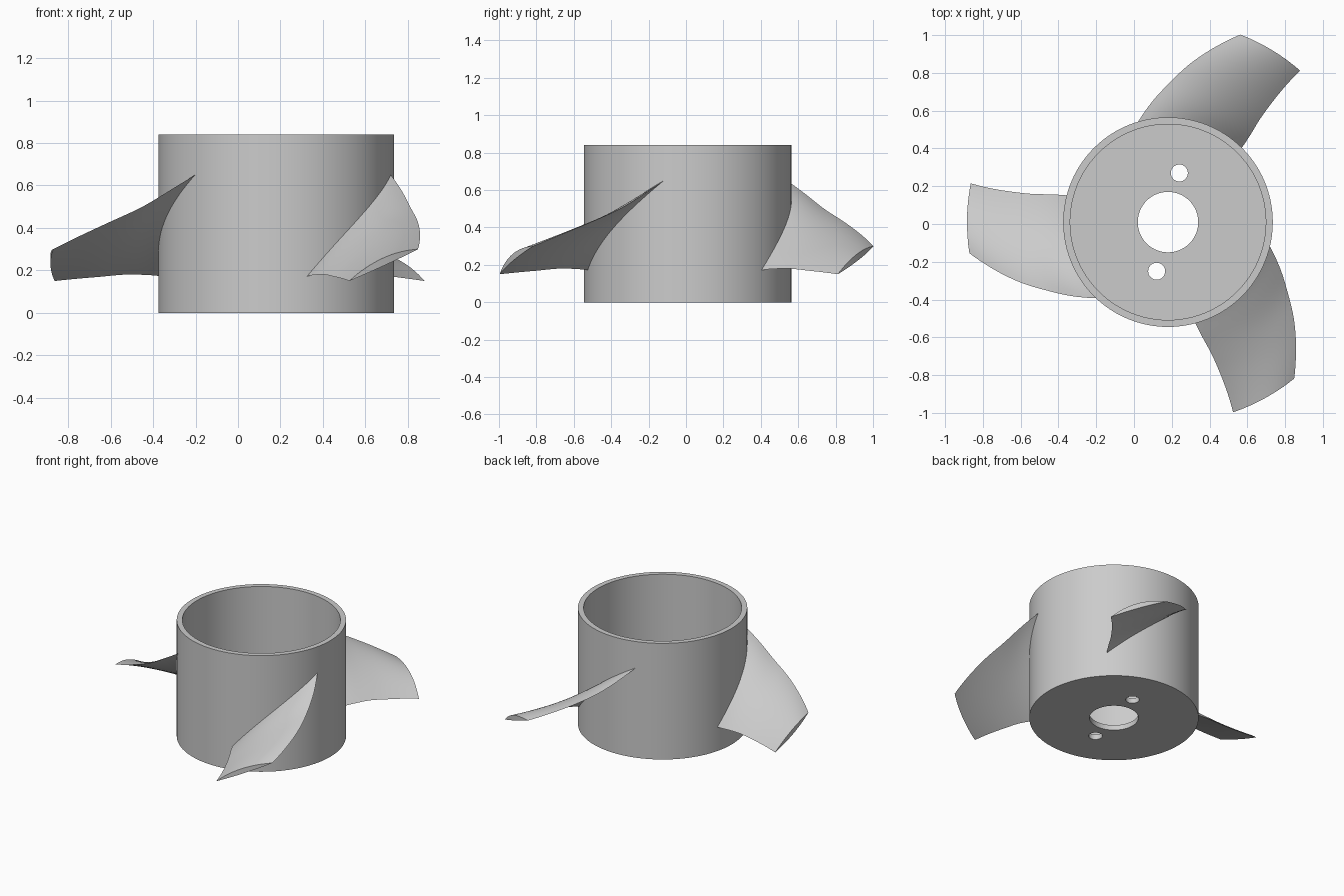
import bpy, bmesh, math
from mathutils import Vector, Matrix

if "Cube" in bpy.data.objects:
    bpy.data.objects.remove(bpy.data.objects["Cube"])

CENTRE = Vector((0.18, 0.01, 0))
HUB_R, WALL, HEIGHT = 0.555, 0.037, 0.84

grey = bpy.data.materials.new("plain_grey")
grey.use_nodes = True
grey.diffuse_color = (0.6, 0.6, 0.6, 1)
grey.node_tree.nodes["Principled BSDF"].inputs["Base Color"].default_value = (0.6, 0.6, 0.6, 1)


def make_object(name, bm):
    bmesh.ops.recalc_face_normals(bm, faces=bm.faces)
    mesh = bpy.data.meshes.new(name)
    bm.to_mesh(mesh)
    bm.free()
    mesh.materials.append(grey)
    obj = bpy.data.objects.new(name, mesh)
    bpy.context.collection.objects.link(obj)
    return obj


def smooth(obj, angle):
    bpy.ops.object.select_all(action="DESELECT")
    obj.select_set(True)
    bpy.context.view_layer.objects.active = obj
    bpy.ops.object.shade_smooth_by_angle(angle=math.radians(angle))


# Hub: open cup with a central bore, spun from its wall section
def make_hub(segments=96):
    bm = bmesh.new()
    inner = HUB_R - WALL
    section = [(0.16, 0), (HUB_R, 0), (HUB_R, HEIGHT), (inner, HEIGHT), (inner, WALL), (0.16, WALL)]
    verts = [bm.verts.new((r, 0, z)) for r, z in section]
    edges = [bm.edges.new((verts[i - 1], verts[i])) for i in range(len(verts))]
    bmesh.ops.spin(bm, geom=verts + edges, axis=(0, 0, 1), cent=(0, 0, 0),
                   angle=math.tau, steps=segments, use_merge=True)
    bmesh.ops.remove_doubles(bm, verts=bm.verts, dist=1e-5)
    hub = make_object("hub", bm)
    hub.location = CENTRE
    return hub


# Bolt holes through the hub floor
def drill(hub, x, y):
    bm = bmesh.new()
    bmesh.ops.create_cone(bm, cap_ends=True, segments=32, radius1=0.045, radius2=0.045, depth=0.2)
    cutter = make_object("bolt_hole_cutter", bm)
    cutter.location = CENTRE + Vector((x, y, 0))
    cutter.hide_render = True
    cutter.hide_set(True)
    mod = hub.modifiers.new("bolt_hole", "BOOLEAN")
    mod.object = cutter
    mod.operation = "DIFFERENCE"
    mod.solver = "EXACT"


hub = make_hub()
smooth(hub, 30)
for side in (1, -1):
    drill(hub, 0.06 * side, 0.26 * side)

# Blade stations: radius, low edge angle and height, high edge angle and height
STATIONS = [
    (0.53, -15.2, 0.17, 49.5, 0.675),
    (0.555, -14.8, 0.172, 46.5, 0.65),
    (0.622, -13.6, 0.178, 39.5, 0.59),
    (0.728, -11.8, 0.18, 30.1, 0.50),
    (0.843, -11.0, 0.17, 22.3, 0.43),
    (0.962, -10.8, 0.16, 14.8, 0.36),
    (1.064, -11.1, 0.15, 8.9, 0.30),
]


def resample(rows, steps):
    """Smooth the stations with a Catmull-Rom curve."""
    out = []
    last = len(rows) - 1
    for i in range(last):
        quad = (rows[max(i - 1, 0)], rows[i], rows[i + 1], rows[min(i + 2, last)])
        for k in range(steps):
            t = k / steps
            out.append([b + t * (c - a + t * (2 * a - 5 * b + 4 * c - d
                        + t * (3 * (b - c) + d - a))) / 2 for a, b, c, d in zip(*quad)])
    return out + [rows[last]]


def blade_ring(station, n=16, thick=0.035):
    """Section on a cylinder: flat underside and bulged upper side."""
    r, a0, z0, a1, z1 = station
    a0, a1 = math.radians(a0), math.radians(a1)
    run, rise = (a1 - a0) * r, z1 - z0
    length = math.hypot(run, rise)
    steps = [(i / n, 0) for i in range(n + 1)] + [(i / n, 1) for i in range(n - 1, 0, -1)]
    ring = []
    for u, upper in steps:
        bulge = upper * thick * 4 * u * (1 - u)
        angle = math.pi + a0 + (u * run - bulge * rise / length) / r
        z = z0 + u * rise + bulge * run / length
        ring.append(Vector((r * math.cos(angle), r * math.sin(angle), z)))
    return ring


# Blades: three copies turned around the hub
for index, name in enumerate(("right_blade", "front_blade", "back_blade")):
    turn = Matrix.Rotation(index * math.tau / 3, 4, "Z")
    bm = bmesh.new()
    rings = [[bm.verts.new(turn @ p) for p in blade_ring(s)] for s in resample(STATIONS, 4)]
    count = len(rings[0])
    for a, b in zip(rings, rings[1:]):
        for i in range(count):
            j = (i + 1) % count
            bm.faces.new((a[i], a[j], b[j], b[i]))
    for ring in (rings[0], rings[-1]):
        half = count // 2
        for i in range(half):
            corners = [ring[i], ring[i + 1], ring[-i - 1], ring[-i % count]]
            bm.faces.new(list(dict.fromkeys(corners)))
    blade = make_object(name, bm)
    blade.location = CENTRE
    smooth(blade, 25)
